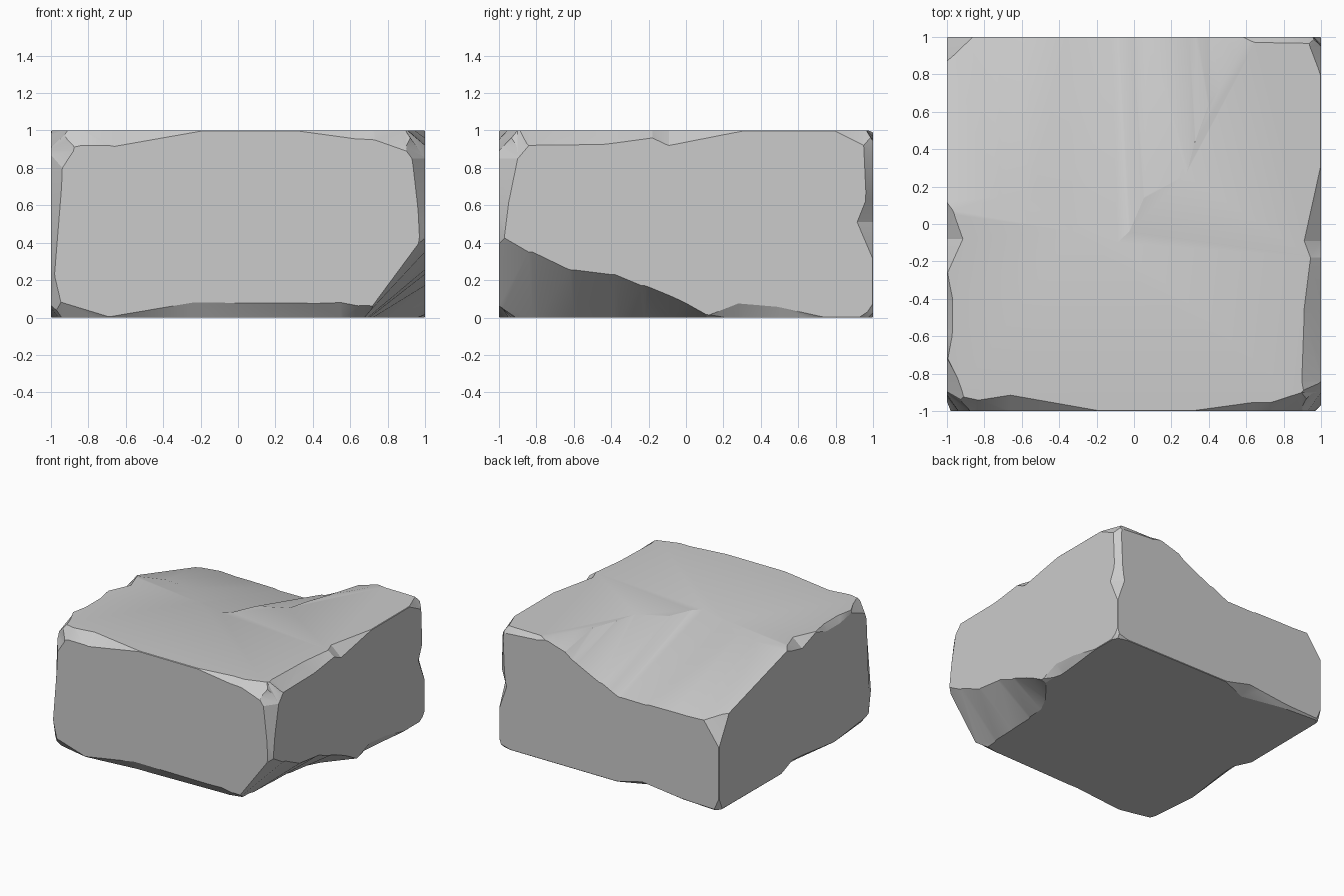
import bpy, bmesh

if "Cube" in bpy.data.objects:
    bpy.data.objects.remove(bpy.data.objects["Cube"])

# Stone block: a 2 x 2 x 1 slab
bpy.ops.mesh.primitive_cube_add(size=1, location=(0, 0, 0.5))
block = bpy.context.object
block.name = "stone_block"
block.scale = (2, 2, 1)
bpy.ops.object.transform_apply(location=True, rotation=False, scale=True)

LOW, HIGH = (-1, -1, 0), (1, 1, 1)
cutters = []


def chip(name, axis, s1, s2, stations):
    """Chip one block edge. Each station is (position along edge,
    inset on the first other axis, inset on the second other axis)."""
    u, v = [i for i in range(3) if i != axis]
    bm = bmesh.new()
    rings = []
    for n, (t, a, b) in enumerate(stations):
        a, b = max(a, 0.004), max(b, 0.004)
        if n == 0:
            t -= 0.03
        if n == len(stations) - 1:
            t += 0.03
        k = 0.15
        ring = []
        for p, q in ((a + k * a, -k * b), (-k * a, b + k * b), (-0.3, -0.3)):
            co = [0, 0, 0]
            co[axis] = t
            co[u] = HIGH[u] - p if s1 > 0 else LOW[u] + p
            co[v] = HIGH[v] - q if s2 > 0 else LOW[v] + q
            ring.append(bm.verts.new(co))
        rings.append(ring)
    for r, s in zip(rings, rings[1:]):
        for i in range(3):
            j = (i + 1) % 3
            bm.faces.new((r[i], r[j], s[j], s[i]))
    bm.faces.new(rings[0])
    bm.faces.new(rings[-1])
    bmesh.ops.triangulate(bm, faces=bm.faces[:])
    bmesh.ops.recalc_face_normals(bm, faces=bm.faces[:])
    mesh = bpy.data.meshes.new(name)
    bm.to_mesh(mesh)
    bm.free()
    ob = bpy.data.objects.new(name, mesh)
    bpy.context.collection.objects.link(ob)
    ob.hide_render = True
    cutters.append(ob)


# Big broken slope on the top back left
chip("top_back_chip", 0, 1, 1, [
    (-1, .95, .28), (-.72, .86, .29), (-.57, .87, .29), (-.33, 1.04, .3),
    (-.09, 1.1, .3), (-.02, 1.03, .27), (.06, .85, .23), (.29, .7, .13),
    (.33, .55, .11), (.4, .35, .06), (.47, .25, .04), (.55, .11, .015),
    (.65, .03, .03), (.93, .035, .05), (1, .05, .08)])

# Large scoop under the front right corner
chip("bottom_right_chip", 1, 1, -1, [
    (-1, .34, .46), (-.82, .32, .35), (-.6, .3, .255), (-.38, .29, .23),
    (-.22, .27, .17), (-.07, .19, .11), (.11, .04, .015), (.28, .05, .075),
    (.5, .03, .055), (.73, 0, 0), (.93, 0, 0), (1, .05, .07)])

# Worn top edges
chip("top_front_chip", 0, -1, 1, [
    (-1, .1, .12), (-.84, .06, .08), (-.66, .085, .085), (-.2, 0, 0),
    (.33, 0, 0), (.63, .045, .045), (.73, .045, .05), (.9, .1, .11), (1, .12, .16)])
chip("top_right_chip", 1, 1, 1, [
    (-1, .12, .16), (-.9, .105, .15), (-.84, .103, .08), (-.45, .09, .075),
    (-.18, .055, .04), (-.09, .09, .08), (.3, 0, 0), (.8, 0, 0),
    (.95, .06, .08), (1, .09, .1)])
chip("top_left_chip", 1, -1, 1, [
    (-1, .12, .15), (-.89, .08, .09), (-.72, .005, .02), (-.57, .03, .05),
    (-.4, .03, .05), (-.26, 0, 0), (-.08, .085, .07), (.05, .04, .04), (.12, 0, 0)])

# Worn bottom edges
chip("bottom_front_chip", 0, -1, -1, [
    (-1, .1, .1), (-.94, .06, .08), (-.69, 0, 0), (-.24, .05, .08),
    (.55, .07, .08), (.66, .09, .065), (1, .09, .05)])
chip("bottom_back_chip", 0, 1, -1, [
    (-1, .06, .05), (-.95, .01, .01), (-.65, .03, .02), (-.3, .1, .06),
    (-.07, 0, 0), (.9, 0, 0), (1, .04, .04)])
chip("bottom_left_chip", 1, -1, -1, [
    (-1, .1, .1), (-.9, .04, .05), (-.5, 0, 0), (-.1, .06, .05),
    (.05, .07, .06), (.19, 0, 0), (.95, .01, .01), (1, .06, .05)])

# Worn upright corners
chip("front_left_chip", 2, -1, -1, [
    (0, .08, .08), (.24, .02, .05), (.79, .06, .08), (.89, .12, .1), (1, .16, .16)])
chip("front_right_chip", 2, 1, -1, [
    (0, .1, .1), (.43, .03, .03), (.6, .04, .05), (.85, .07, .1),
    (.92, .12, .16), (1, .2, .2)])
chip("back_left_chip", 2, -1, 1, [
    (0, .06, .06), (.1, 0, 0), (.53, 0, 0), (.72, .14, .11), (1, .3, .25)])
chip("back_right_chip", 2, 1, 1, [
    (0, .04, .07), (.07, 0, 0), (.32, 0, 0), (.51, .07, .085),
    (.63, .05, .04), (.92, .04, .05), (1, .07, .15)])

# Cut every chip out of the block, then remove the cutters
bpy.ops.object.select_all(action='DESELECT')
block.select_set(True)
bpy.context.view_layer.objects.active = block
for cutter in cutters:
    mod = block.modifiers.new(cutter.name, 'BOOLEAN')
    mod.operation = 'DIFFERENCE'
    mod.solver = 'EXACT'
    mod.object = cutter
    bpy.ops.object.modifier_apply(modifier=mod.name)
for cutter in cutters:
    bpy.data.objects.remove(cutter)

bpy.ops.object.shade_smooth_by_angle(angle=0.35)
